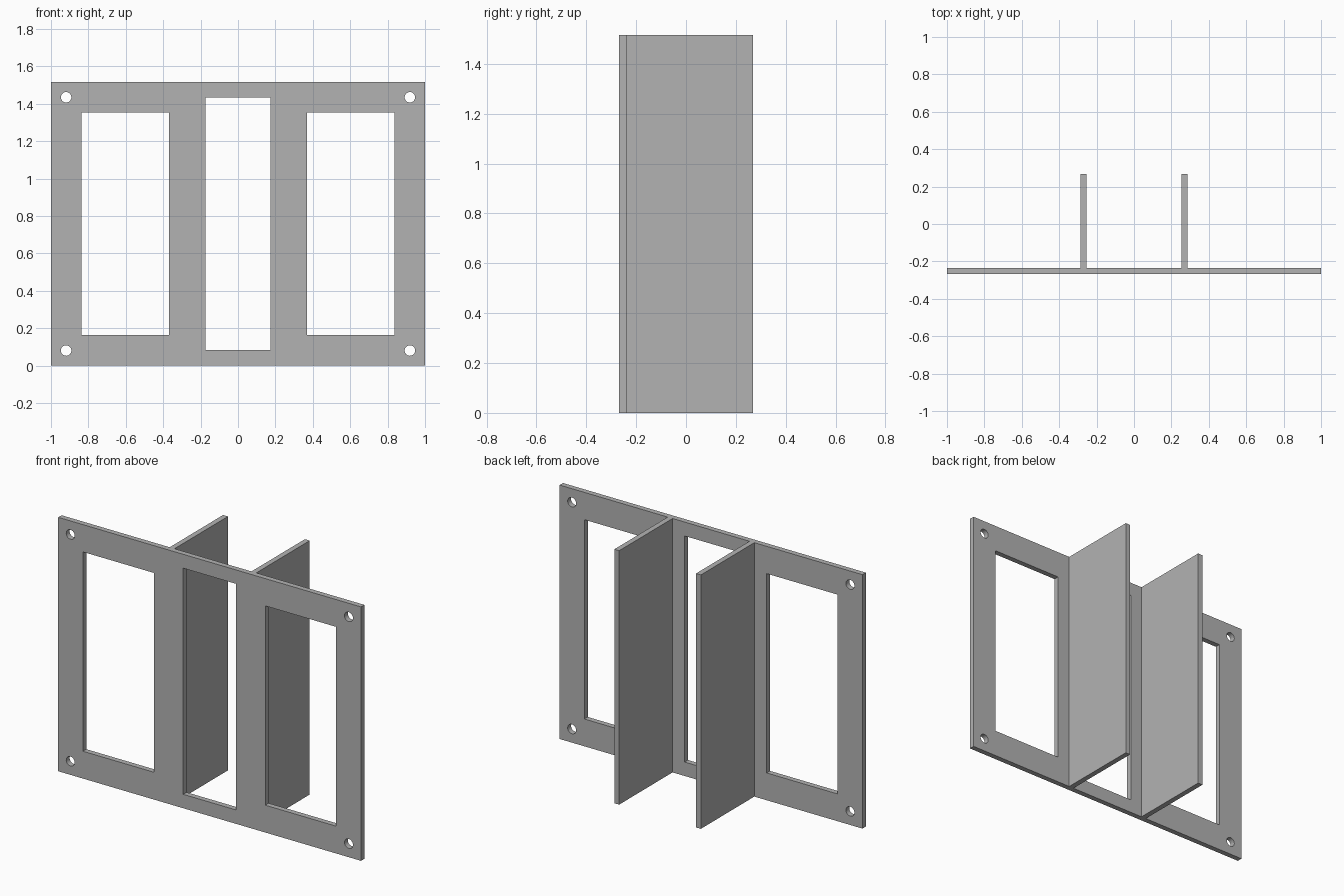
import bpy, bmesh
from math import radians
from mathutils import Matrix

if "Cube" in bpy.data.objects:
    bpy.data.objects.remove(bpy.data.objects["Cube"], do_unlink=True)

WIDTH, HEIGHT, HALF_DEPTH, THICK = 2.0, 1.516, 0.268, 0.032
PLATE_BACK = -HALF_DEPTH + THICK

grey = bpy.data.materials.new("plain grey")
grey.use_nodes = True
colour = (0.45, 0.45, 0.45, 1)
grey.diffuse_color = colour
grey.node_tree.nodes["Principled BSDF"].inputs["Base Color"].default_value = colour


def add_box(bm, x0, x1, y0, y1, z0, z1):
    centre = Matrix.Translation(((x0 + x1) / 2, (y0 + y1) / 2, (z0 + z1) / 2))
    size = Matrix.Diagonal((x1 - x0, y1 - y0, z1 - z0, 1))
    bmesh.ops.create_cube(bm, size=1, matrix=centre @ size)


def make_object(name, bm):
    mesh = bpy.data.meshes.new(name)
    bm.to_mesh(mesh)
    bm.free()
    mesh.materials.append(grey)
    obj = bpy.data.objects.new(name, mesh)
    bpy.context.collection.objects.link(obj)
    return obj


# Front plate
bm = bmesh.new()
add_box(bm, -WIDTH / 2, WIDTH / 2, -HALF_DEPTH, PLATE_BACK, 0, HEIGHT)
plate = make_object("face_plate", bm)

# Cutter for the three windows and the four screw holes
bm = bmesh.new()
y0, y1 = -HALF_DEPTH - 0.1, PLATE_BACK + 0.1
add_box(bm, -0.174, 0.174, y0, y1, 0.083, HEIGHT - 0.083)
for side in (-1, 1):
    inner, outer = sorted((side * 0.368, side * 0.836))
    add_box(bm, inner, outer, y0, y1, 0.163, HEIGHT - 0.163)
    for z in (0.081, HEIGHT - 0.081):
        place = Matrix.Translation((side * 0.919, (y0 + y1) / 2, z))
        bmesh.ops.create_cone(bm, cap_ends=True, segments=32, radius1=0.028,
                              radius2=0.028, depth=y1 - y0,
                              matrix=place @ Matrix.Rotation(radians(90), 4, "X"))
cutter = make_object("opening_cutter", bm)
cutter.hide_render = True

# Cut the openings
cut = plate.modifiers.new("openings", "BOOLEAN")
cut.operation = "DIFFERENCE"
cut.solver = "EXACT"
cut.object = cutter
bpy.context.view_layer.objects.active = plate
plate.select_set(True)
bpy.ops.object.modifier_apply(modifier=cut.name)
bpy.data.objects.remove(cutter, do_unlink=True)
bpy.ops.object.shade_smooth_by_angle(angle=radians(30))

# Upright fins behind the plate
for name, x in (("right_fin", -0.27), ("left_fin", 0.27)):
    bm = bmesh.new()
    add_box(bm, x - THICK / 2, x + THICK / 2, PLATE_BACK, HALF_DEPTH, 0, HEIGHT)
    make_object(name, bm)
